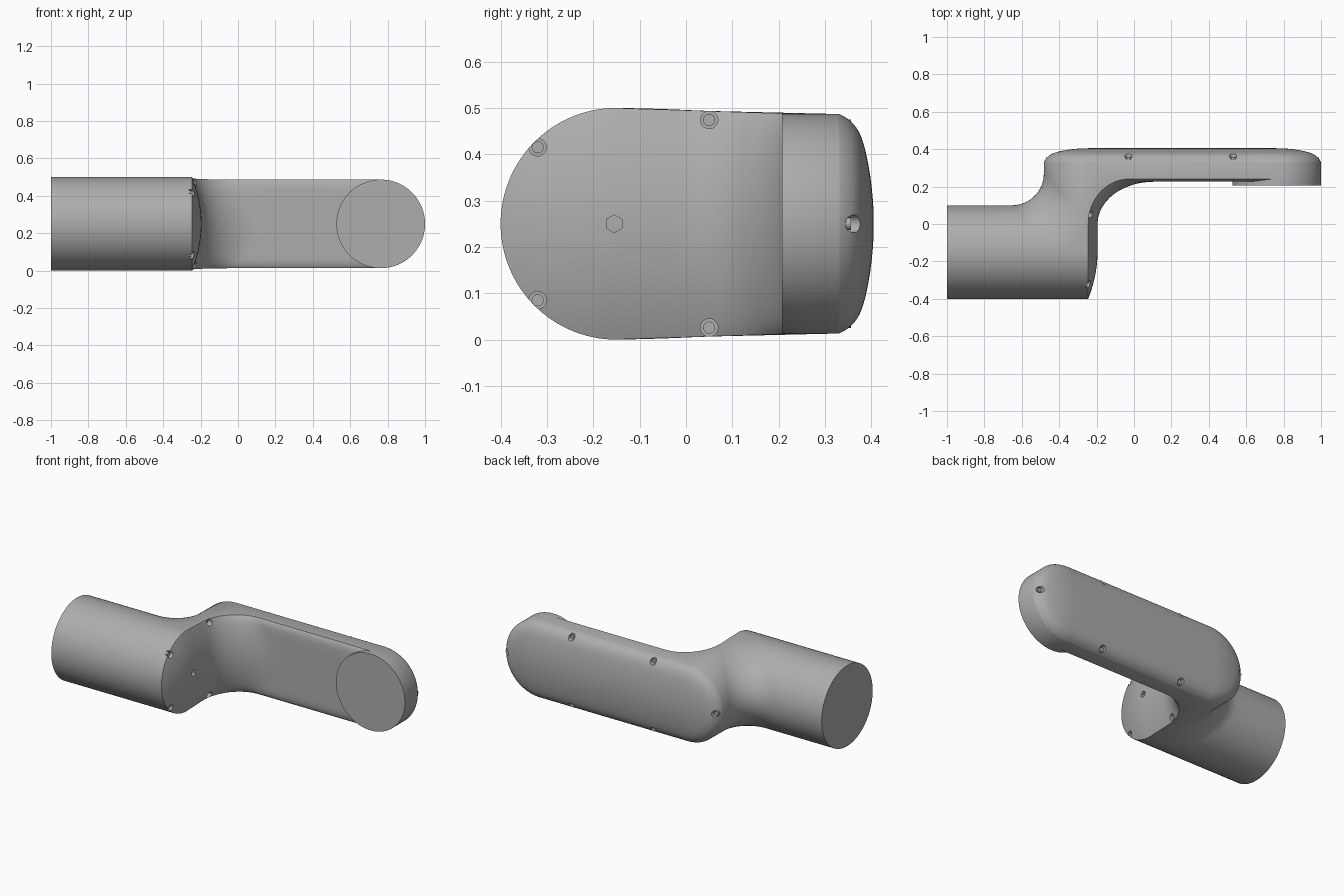
import bpy, bmesh
from math import sin, cos, pi, sqrt, radians
from mathutils import Matrix, Vector

cube = bpy.data.objects.get("Cube")
if cube:
    bpy.data.objects.remove(cube, do_unlink=True)

grey = bpy.data.materials.new("satin grey")
grey.use_nodes = True
colour = (0.42, 0.42, 0.42, 1)
grey.diffuse_color = colour
grey.node_tree.nodes["Principled BSDF"].inputs["Base Color"].default_value = colour

MID = 0.25               # mid height
RB, YB = 0.25, -0.15     # barrel radius and axis
RP = 0.237               # plate end radius
XL, XR = -0.245, 0.763   # plate end centres


def make(name, bm):
    bmesh.ops.recalc_face_normals(bm, faces=bm.faces)
    mesh = bpy.data.meshes.new(name)
    bm.to_mesh(mesh)
    bm.free()
    mesh.materials.append(grey)
    ob = bpy.data.objects.new(name, mesh)
    bpy.context.collection.objects.link(ob)
    return ob


def smooth(ob):
    bpy.ops.object.select_all(action='DESELECT')
    ob.select_set(True)
    bpy.context.view_layer.objects.active = ob
    bpy.ops.object.shade_smooth_by_angle(angle=radians(32))


def crown_x(u):
    """Domed end cap of the barrel."""
    return -0.195 - 0.05 * u * u


def crown_y(u):
    """Domed, round-edged back of the plate."""
    return 0.405 - 0.04 * u ** 2 - 0.035 * u ** 12


def taper(y):
    f = min(max((y - YB) / 0.4, 0), 1)
    return RB + (RP - RB) * f


def steps(a, b, n):
    return [a + (b - a) * i / n for i in range(n + 1)]


def outline(c, s):
    """Horizontal slice at angle with cosine c and sine s: (x, y, radius)."""
    w, v = RB * c, RP * c
    u = abs(s)
    pts = [(x, YB - w, RB) for x in steps(-1, -0.4, 3)]
    # domed cap, then the straight end face
    for t in steps(1, 0, 12):
        pts.append((crown_x(sqrt((t * c) ** 2 + s * s)), YB - t * w, RB))
    xc = crown_x(u)
    pts += [(xc, y, taper(y)) for y in steps(YB, 0, 4)[1:]]
    # inner fillet into the plate front
    a = 0.3 - 0.08 * u * u
    front = 0.226 + 0.015 * u ** 12
    for p in steps(0, pi / 2, 14)[1:]:
        y = front * sin(p)
        pts.append((xc + a * (1 - cos(p)), y, taper(y)))
    # flat front and the raised round pad
    pts += [(x, front, RP) for x in steps(xc + a, XR - v, 4)[1:]]
    pts += [(x, 0.207, RP) for x in steps(XR - v, XR + v, 6)]
    # right end, back and left end of the plate
    edge = [(t * v, crown_y(sqrt((t * c) ** 2 + s * s)))
            for t in [sin(p) for p in steps(pi / 2, 0, 16)]]
    pts += [(XR + d, y, RP) for d, y in edge]
    pts += [(x, edge[-1][1], RP) for x in steps(XR, XL, 6)[1:-1]]
    pts += [(XL - d, y, RP) for d, y in reversed(edge)]
    # outer fillet back to the barrel
    f = 0.17
    for p in steps(0, pi / 2, 14):
        x, y = XL - v - f + f * cos(p), YB + w + f - f * sin(p)
        k = p / (pi / 2)
        pts.append((x, y, RB * k + taper(y) * (1 - k)))
    pts += [(x, YB + w, RB) for x in steps(XL - v - f, -1, 3)[1:]]
    return pts


# housing: slices stacked from bottom to top
bm = bmesh.new()
rings = []
for th in steps(radians(-87), radians(87), 56):
    rings.append([bm.verts.new((x, y, MID + r * sin(th)))
                  for x, y, r in outline(cos(th), sin(th))])
for lo, hi in zip(rings, rings[1:]):
    for i in range(len(lo)):
        j = (i + 1) % len(lo)
        bm.faces.new((lo[i], lo[j], hi[j], hi[i]))
bm.faces.new(rings[0][::-1])
bm.faces.new(rings[-1])
housing = make("housing", bm)

# screw places: axis, floor position, sides
screws = []
for m in (-1, 1):
    screws.append(('X', (-0.262, -0.32, MID + m * 0.165), 20))
    screws.append(('X', (-0.262, 0.05, MID + m * 0.224), 20))
    for x in (-0.03, 0.53):
        screws.append(('Y', (x, 0.345, MID + m * 0.212), 20))
screws.append(('X', (-0.22, -0.155, MID), 6))
for x in (XL - 0.212, XR + 0.212):
    screws.append(('Y', (x, 0.345, MID), 20))


def rod(bm, axis, floor, radius, length, sides):
    d = Vector((1, 0, 0)) if axis == 'X' else Vector((0, 1, 0))
    rot = d.to_track_quat('Z', 'Y').to_matrix().to_4x4()
    place = Matrix.Translation(Vector(floor) + d * length / 2) @ rot
    bmesh.ops.create_cone(bm, cap_ends=True, segments=sides, radius1=radius,
                          radius2=radius, depth=length, matrix=place)


# pockets cut into the housing
bm = bmesh.new()
for axis, floor, sides in screws:
    rod(bm, axis, floor, 0.019, 0.12, sides)
cutter = make("pocket_cutter", bm)
cutter.hide_render = True
cut = housing.modifiers.new("pockets", 'BOOLEAN')
cut.operation = 'DIFFERENCE'
cut.solver = 'EXACT'
cut.object = cutter
bpy.ops.object.select_all(action='DESELECT')
housing.select_set(True)
bpy.context.view_layer.objects.active = housing
bpy.ops.object.modifier_apply(modifier=cut.name)
bpy.data.objects.remove(cutter, do_unlink=True)
smooth(housing)

# screw heads sitting in the pockets
bm = bmesh.new()
for axis, floor, sides in screws:
    if sides > 6:
        rod(bm, axis, floor, 0.013, 0.011, sides)
smooth(make("screw_heads", bm))
